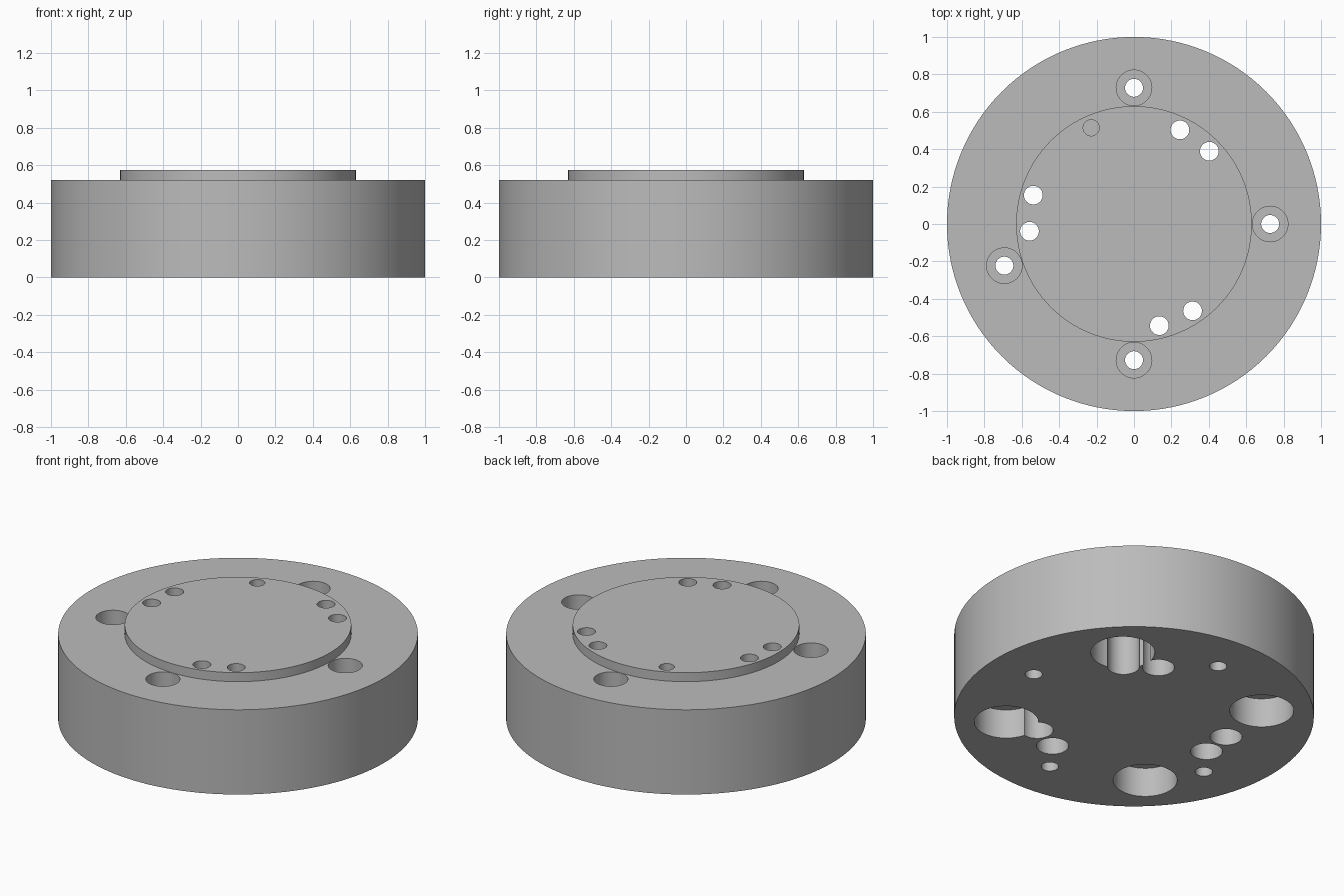
import bpy, bmesh, math
from mathutils import Matrix, Vector

if "Cube" in bpy.data.objects:
    bpy.data.objects.remove(bpy.data.objects["Cube"])

TOP, BOSS = 0.52, 0.575

grey = bpy.data.materials.new("machined grey")
grey.diffuse_color = (0.5, 0.5, 0.5, 1)
grey.use_nodes = True
grey.node_tree.nodes["Principled BSDF"].inputs["Base Color"].default_value = grey.diffuse_color


def make_object(name, bm):
    bmesh.ops.recalc_face_normals(bm, faces=bm.faces)
    mesh = bpy.data.meshes.new(name)
    bm.to_mesh(mesh)
    bm.free()
    mesh.materials.append(grey)
    ob = bpy.data.objects.new(name, mesh)
    bpy.context.collection.objects.link(ob)
    return ob


def lathe(name, profile, segments):
    """Revolve (radius, z) points around z and cap both ends."""
    bm = bmesh.new()
    rings = [[bm.verts.new((r * math.cos(math.tau * i / segments),
                            r * math.sin(math.tau * i / segments), z))
              for i in range(segments)] for r, z in profile]
    for a, b in zip(rings, rings[1:]):
        for i in range(segments):
            j = (i + 1) % segments
            bm.faces.new((a[i], a[j], b[j], b[i]))
    bm.faces.new(rings[0])
    bm.faces.new(rings[-1])
    return make_object(name, bm)


def cut(target, cutter):
    mod = target.modifiers.new("cut", 'BOOLEAN')
    mod.operation = 'DIFFERENCE'
    mod.solver = 'EXACT'
    mod.object = cutter
    bpy.context.view_layer.objects.active = target
    bpy.ops.object.modifier_apply(modifier=mod.name)
    bpy.data.objects.remove(cutter, do_unlink=True)


def drill(target, radius, angle, profile, segments=48):
    """Cut a stepped hole at a polar position."""
    tool = lathe("drill", profile, segments)
    a = math.radians(angle)
    tool.data.transform(Matrix.Translation((radius * math.cos(a), radius * math.sin(a), 0)))
    cut(target, tool)


def mill(target, x0, x1, y0, y1, floor, angle):
    """Cut a box pocket, laid out along a radial direction."""
    bm = bmesh.new()
    bmesh.ops.create_cube(bm, size=1)
    for v in bm.verts:
        v.co = Vector((x1 if v.co.x > 0 else x0,
                       y1 if v.co.y > 0 else y0,
                       0.8 if v.co.z > 0 else floor))
    bm.transform(Matrix.Rotation(math.radians(angle), 4, 'Z'))
    cut(target, make_object("mill", bm))


# Round body with a raised central boss
body = lathe("flange_body", [(1, 0), (1, TOP), (0.63, TOP), (0.63, BOSS)], 128)

# Large blind bores in the underside
for angle in (45, 135, 225, 315):
    drill(body, 0.713, angle, [(0.178, -0.1), (0.178, 0.18)], 64)

# Pairs of through holes in the boss, counterbored from below
for base in (44, 164, 284):
    for angle in (base, base + 20):
        drill(body, 0.56, angle, [(0.089, -0.1), (0.089, 0.36), (0.05, 0.36), (0.05, 0.8)])

# Rim screw holes, counterbored from above
for angle in (0, 90, 197.8, 270):
    drill(body, 0.728, angle, [(0.048, -0.1), (0.048, 0.26), (0.095, 0.26), (0.095, 0.8)])

# Blind pin hole in the boss
drill(body, 0.563, 114, [(0.043, 0.35), (0.043, 0.8)])

# Radial keyway and the small pocket on each side of it
KEY = 223.5
mill(body, 0.585, 1.2, -0.1, 0.1, 0.435, KEY)
for side in (-1, 1):
    y = side * 0.149
    mill(body, 0.795, 0.883, y - 0.03, y + 0.03, 0.47, KEY)

bpy.ops.object.select_all(action='DESELECT')
body.select_set(True)
bpy.context.view_layer.objects.active = body
bpy.ops.object.shade_smooth_by_angle(angle=math.radians(25))
